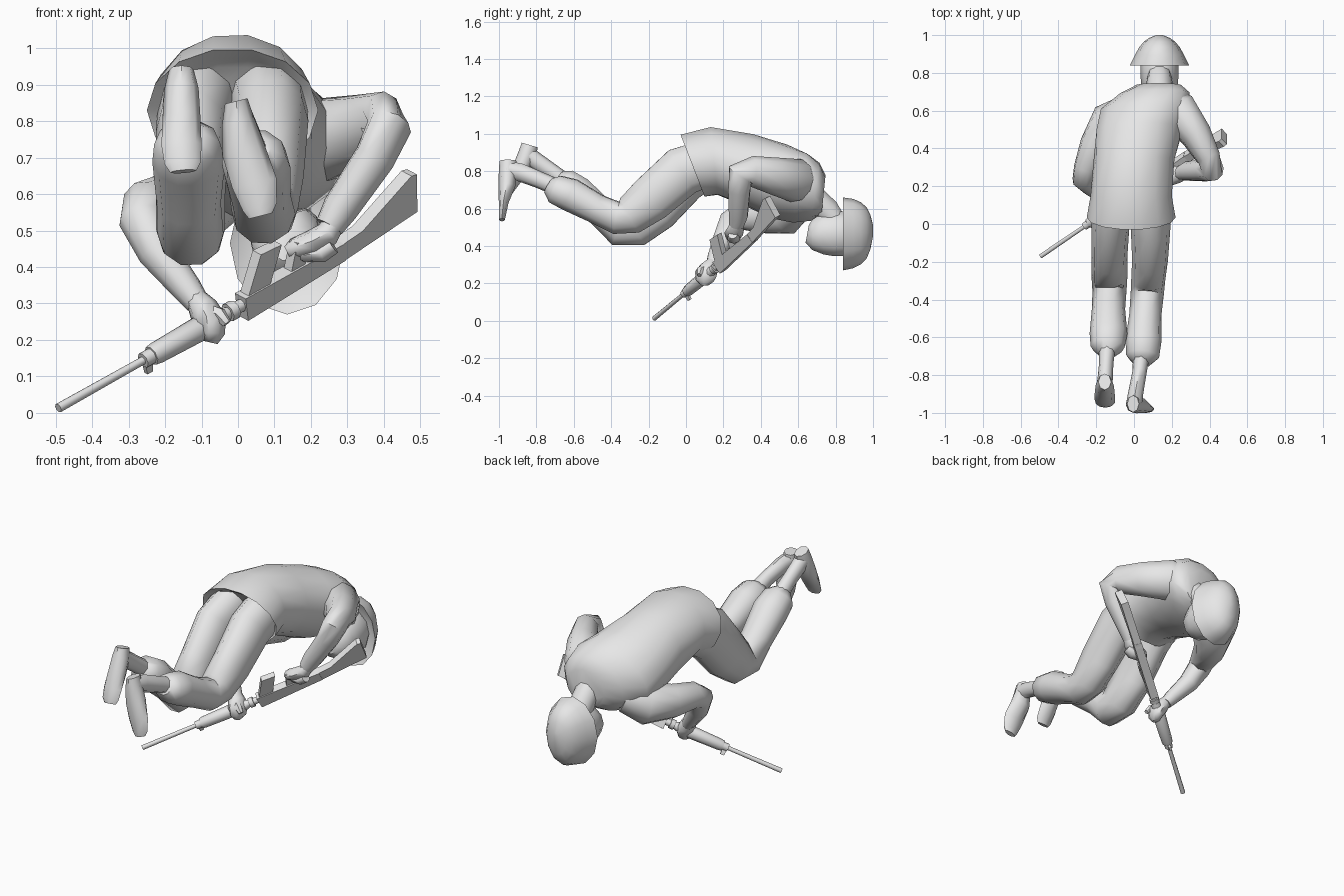
import bpy, bmesh, math
from mathutils import Vector as V

grey = bpy.data.materials.new("plain_grey")
grey.diffuse_color = (0.8, 0.8, 0.8, 1)


def finish(name, bm, angle=40):
    bmesh.ops.recalc_face_normals(bm, faces=bm.faces)
    me = bpy.data.meshes.new(name)
    bm.to_mesh(me)
    bm.free()
    me.materials.append(grey)
    ob = bpy.data.objects.new(name, me)
    bpy.context.collection.objects.link(ob)
    bpy.ops.object.select_all(action='DESELECT')
    ob.select_set(True)
    bpy.context.view_layer.objects.active = ob
    bpy.ops.object.shade_smooth_by_angle(angle=math.radians(angle))
    return ob


def loft(name, rings, n=10, side=(1, 0, 0), dirs=None, rolls=None, angle=50):
    """rings: (x, y, z, radius sideways, radius up); dirs override ring normals.
    The side axis is carried along the path so the skin never twists."""
    bm = bmesh.new()
    pts = [V(r[:3]) for r in rings]
    a = V(side)
    loops = []
    for i, r in enumerate(rings):
        t = pts[min(i + 1, len(pts) - 1)] - pts[max(i - 1, 0)]
        if dirs and dirs.get(i):
            t = V(dirs[i])
        t.normalize()
        if rolls:
            a = V((math.cos(math.radians(rolls[i])), 0, math.sin(math.radians(rolls[i]))))
        a = (a - t * a.dot(t)).normalized()
        b = t.cross(a)
        loops.append([bm.verts.new(pts[i] + a * r[3] * math.cos(k * math.tau / n)
                                   + b * r[4] * math.sin(k * math.tau / n)) for k in range(n)])
    for p, q in zip(loops, loops[1:]):
        for k in range(n):
            bm.faces.new((p[k], p[(k + 1) % n], q[(k + 1) % n], q[k]))
    bm.faces.new(loops[0])
    bm.faces.new(loops[-1])
    return finish(name, bm, angle)


# Jacket: twisted so that the right shoulder rides higher; recessed hem
hem = (0, .93, .36)
loft("jacket", [
    (-.015, .10, .82, .18, .14), (-.015, .06, .83, .21, .155), (-.015, .035, .83, .235, .182),
    (-.015, .15, .855, .215, .185), (.0, .34, .805, .215, .195), (.03, .5, .745, .235, .2),
    (.06, .61, .71, .245, .185), (.11, .69, .69, .19, .155), (.13, .735, .67, .12, .11)],
    n=14, dirs={0: hem, 1: hem, 2: hem, 3: (0, 1, .1), 4: (0, 1, -.1), 5: (0, 1, -.2),
                6: (0, 1, -.2), 7: (0, 1, -.15), 8: (0, 1, -.1)},
    rolls=[0, 0, 0, 2, 6, 16, 20, 16, 8])

# Sleeves
loft("right_sleeve", [
    (.14, .62, .73, .09, .10), (.24, .59, .75, .118, .11), (.33, .47, .775, .10, .085),
    (.395, .35, .80, .082, .065), (.415, .29, .785, .075, .06), (.375, .285, .70, .062, .056),
    (.28, .28, .56, .052, .05), (.25, .27, .51, .04, .04)], side=(0, .3, 1))
loft("left_sleeve", [
    (-.03, .60, .62, .09, .09), (-.12, .54, .575, .115, .115), (-.20, .41, .56, .095, .09),
    (-.25, .29, .56, .078, .07), (-.262, .24, .53, .068, .065), (-.22, .2, .44, .058, .055),
    (-.14, .155, .34, .042, .042), (-.11, .14, .30, .034, .034)], side=(0, .3, 1))

# Trousers
loft("right_trouser", [
    (.08, .13, .85, .11, .13), (.088, -.02, .80, .105, .14), (.085, -.19, .65, .095, .13),
    (.075, -.30, .565, .09, .11), (.07, -.37, .55, .088, .09), (.06, -.48, .60, .085, .082),
    (.05, -.62, .675, .095, .092), (.045, -.70, .705, .088, .08), (.04, -.735, .725, .05, .045)])
loft("left_trouser", [
    (-.11, .13, .85, .11, .13), (-.125, -.02, .77, .10, .15), (-.13, -.17, .60, .095, .14),
    (-.13, -.28, .505, .095, .12), (-.13, -.36, .49, .09, .095), (-.135, -.45, .575, .088, .082),
    (-.135, -.58, .69, .10, .09), (-.14, -.65, .74, .09, .08), (-.142, -.685, .765, .05, .045)])

# Boots: shaft, then foot running from heel down to toe
loft("right_boot_shaft", [(.04, -.68, .71, .045, .045), (.03, -.78, .752, .038, .045),
                          (.01, -.89, .795, .04, .048), (.0, -.955, .81, .042, .045)], n=8)
loft("right_boot_foot", [(-.005, -.952, .855, .032, .045), (0, -.953, .80, .045, .048),
                         (.015, -.957, .72, .06, .045), (.045, -.975, .63, .062, .026),
                         (.06, -.982, .565, .048, .019), (.062, -.984, .54, .033, .015)], n=8,
     dirs={i: (.25, 0, -1) for i in range(6)})
loft("left_boot_shaft", [(-.142, -.64, .74, .045, .045), (-.147, -.74, .812, .038, .045),
                         (-.152, -.81, .86, .04, .047), (-.155, -.845, .89, .042, .045)], n=8)
loft("left_boot_foot", [(-.155, -.835, .94, .034, .045), (-.155, -.85, .89, .047, .048),
                        (-.155, -.885, .81, .052, .045), (-.155, -.925, .735, .055, .03),
                        (-.152, -.95, .685, .05, .02), (-.15, -.957, .662, .036, .016)], n=8)

# Head and neck
loft("neck", [(.135, .68, .66, .07, .07), (.135, .755, .59, .068, .07), (.135, .8, .53, .06, .06)])
loft("head", [(.135, .648, .465, .045, .05), (.135, .675, .46, .08, .085), (.135, .73, .465, .098, .115),
              (.135, .79, .465, .10, .125), (.135, .86, .465, .10, .125), (.135, .92, .465, .07, .08)])

# Helmet shell, flared at the brim and hollow underneath
loft("helmet", [(.135, .875, .465, .10, .125), (.135, .84, .465, .157, .195), (.135, .895, .467, .13, .185),
                (.135, .935, .468, .108, .166), (.135, .965, .47, .083, .138), (.135, .985, .475, .055, .095),
                (.135, 1.0, .482, .018, .03)], n=12,
     dirs={i: (0, 1, 0) for i in range(7)})

# Rifle frame: u runs from muzzle to butt, d towards the magazine side, w across
muzzle = V((-.493, -.17, .013))
u = V((.97, .66, .545)).normalized()
d = V((-.1, -.54, .84))
d = (d - u * d.dot(u)).normalized()
w = u.cross(d)


def at(s, h=0, c=0):
    return muzzle + u * s + d * h + w * c


def rod(name, stations, n=8):
    loft(name, [(*at(s), r, r) for s, r in stations], n=n, side=d, angle=50)


def plate(name, outline, width):
    bm = bmesh.new()
    a, b = [[bm.verts.new(at(s, h, c)) for s, h in outline] for c in (-width / 2, width / 2)]
    bm.faces.new(a)
    bm.faces.new(b)
    for i in range(len(a)):
        j = (i + 1) % len(a)
        bm.faces.new((a[i], a[j], b[j], b[i]))
    finish(name, bm, 30)


rod("barrel", [(0, .013), (.34, .011)])
rod("gas_block", [(.31, .022), (.355, .022)])
rod("handguard", [(.34, .028), (.36, .031), (.56, .036), (.58, .026), (.6, .026), (.62, .018), (.68, .018)])
rod("receiver_ring", [(.62, .027), (.645, .027)])
plate("front_sight", [(.31, 0), (.34, 0), (.335, -.045), (.315, -.045)], .014)
plate("receiver", [(.67, -.042), (.67, .03), (1.03, .028), (1.03, -.025)], .045)
plate("magazine", [(.68, .02), (.76, .02), (.82, .13), (.745, .135)], .035)
plate("grip", [(.84, .02), (.89, .02), (.92, .10), (.875, .105)], .032)
plate("stock", [(1.0, -.027), (1.0, .025), (1.1, .035), (1.29, .12), (1.31, .115), (1.295, 0)], .042)

# Hands: palm plus curled fingers and thumb around the rifle
loft("right_palm", [(.265, .27, .525, .03, .03), (.245, .265, .49, .045, .035), (.2, .255, .465, .05, .035),
                    (.155, .25, .45, .042, .03), (.135, .25, .44, .02, .018)], n=8, side=(0, 1, 0))
loft("right_fingers", [(.26, .25, .46, .025, .025), (.23, .255, .44, .035, .028),
                       (.18, .26, .435, .032, .022), (.14, .26, .44, .015, .015)], n=8, side=(0, 1, 0))
loft("left_palm", [(-.115, .14, .315, .03, .03), (-.095, .125, .285, .05, .042), (-.075, .105, .25, .06, .045),
                   (-.07, .10, .215, .05, .035), (-.075, .10, .193, .025, .02)], n=8, side=(0, 1, 0))
loft("left_thumb", [(-.085, .10, .28, .022, .022), (-.05, .075, .27, .022, .02),
                    (-.03, .07, .245, .013, .013)], n=6, side=(0, 1, 0))
